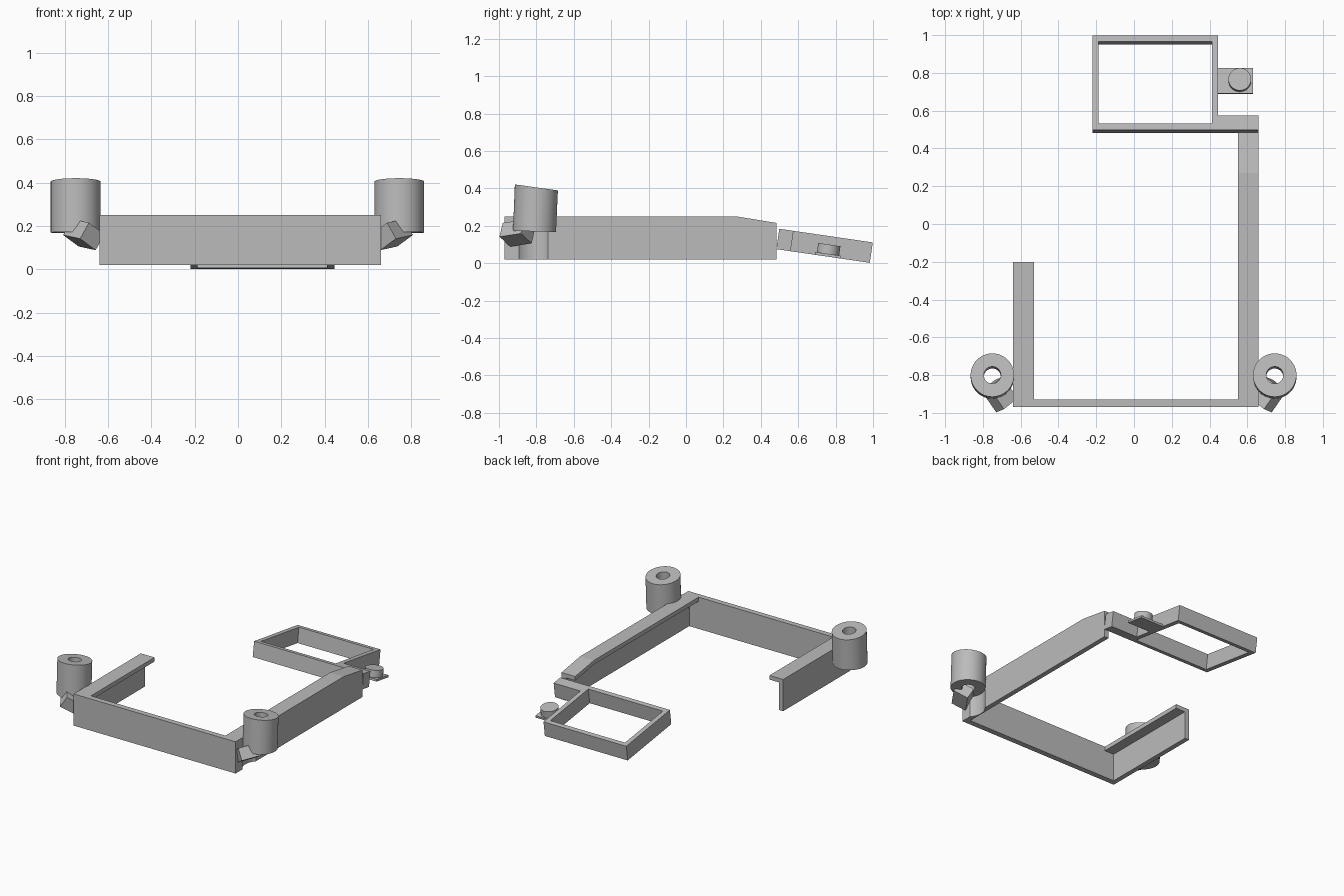
import bpy
import bmesh
import math
from mathutils import Matrix, Vector

cube = bpy.data.objects.get("Cube")
if cube:
    bpy.data.objects.remove(cube, do_unlink=True)

grey = bpy.data.materials.new("plain grey")
grey.use_nodes = True
COLOUR = (0.5, 0.5, 0.5, 1)
grey.diffuse_color = COLOUR
grey.node_tree.nodes["Principled BSDF"].inputs["Base Color"].default_value = COLOUR


def finish(name, bm, matrix=None):
    if matrix:
        bm.transform(matrix)
    bmesh.ops.recalc_face_normals(bm, faces=bm.faces)
    mesh = bpy.data.meshes.new(name)
    bm.to_mesh(mesh)
    bm.free()
    mesh.materials.append(grey)
    obj = bpy.data.objects.new(name, mesh)
    bpy.context.collection.objects.link(obj)
    return obj


def prism(name, points, offset, matrix=None):
    """Extrude a flat polygon along an offset."""
    bm = bmesh.new()
    face = bm.faces.new([bm.verts.new(p) for p in points])
    made = bmesh.ops.extrude_face_region(bm, geom=[face])["geom"]
    verts = [v for v in made if isinstance(v, bmesh.types.BMVert)]
    bmesh.ops.translate(bm, vec=offset, verts=verts)
    return finish(name, bm, matrix)


def box(name, lo, hi, matrix=None):
    base = [(lo[0], lo[1], lo[2]), (hi[0], lo[1], lo[2]),
            (hi[0], hi[1], lo[2]), (lo[0], hi[1], lo[2])]
    return prism(name, base, (0, 0, hi[2] - lo[2]), matrix)


def cylinder(name, centre, radius, height, matrix=None):
    bm = bmesh.new()
    bmesh.ops.create_cone(bm, cap_ends=True, segments=48, radius1=radius,
                          radius2=radius, depth=height)
    bm.transform(Matrix.Translation(centre))
    return finish(name, bm, matrix)


def smooth(obj):
    bpy.ops.object.select_all(action="DESELECT")
    obj.select_set(True)
    bpy.context.view_layer.objects.active = obj
    bpy.ops.object.shade_smooth_by_angle(angle=math.radians(35))


def cut(obj, cutter):
    mod = obj.modifiers.new("cut", "BOOLEAN")
    mod.operation = "DIFFERENCE"
    mod.solver = "EXACT"
    mod.object = cutter
    bpy.context.view_layer.objects.active = obj
    bpy.ops.object.select_all(action="DESELECT")
    obj.select_set(True)
    bpy.ops.object.modifier_apply(modifier=mod.name)
    bpy.data.objects.remove(cutter, do_unlink=True)


# Main U-shaped body: front plate and two arms of L section
LOW, TOP, WALL = 0.02, 0.25, 0.035
box("front_plate", (-0.64, -0.97, LOW), (0.66, -0.93, TOP))
box("short_arm_wall", (-0.64, -0.97, LOW), (-0.64 + WALL, -0.2, TOP))
box("short_arm_flange", (-0.64, -0.97, TOP - 0.03), (-0.53, -0.2, TOP))


def long_arm_piece(name, x0, x1, end_low, bend_low):
    profile = [(-0.97, bend_low), (-0.97, TOP), (0.27, TOP),
               (0.485, 0.215), (0.485, end_low), (0.27, bend_low)]
    return prism(name, [(x0, y, z) for y, z in profile], (x1 - x0, 0, 0))


long_wall = long_arm_piece("long_arm_wall", 0.66 - WALL, 0.66, LOW, LOW)
long_arm_piece("long_arm_flange", 0.55, 0.66, 0.185, TOP - 0.03)

# Clearance scooped out of the long arm below its post
cut(long_wall, cylinder("scoop", (0.745, -0.815, 0.07), 0.115, 0.2))


# Leaning hollow posts with a slanted top
def post(name, x):
    bm = bmesh.new()
    segments, yc = 48, -0.81
    rings = []
    for radius, top in ((0.115, False), (0.115, True), (0.045, True), (0.045, False)):
        ring = []
        for i in range(segments):
            a = math.tau * i / segments
            dx, dy = radius * math.cos(a), radius * math.sin(a)
            z = 0.405 - 0.14 * dy if top else 0.17 - 0.03 * dy
            y = yc + dy + (0.01 if top else 0)
            ring.append(bm.verts.new((x + dx, y, z)))
        rings.append(ring)
    for k in range(4):
        a, b = rings[k], rings[(k + 1) % 4]
        for i in range(segments):
            j = (i + 1) % segments
            bm.faces.new((a[i], a[j], b[j], b[i]))
    smooth(finish(name, bm))


post("right_post", -0.75)
post("left_post", 0.745)

# Skewed struts joining the front corners to the posts
for name, side, start in (("right_strut", 1, -0.673), ("left_strut", -1, 0.673)):
    along = Vector((-0.55, 0.8, 0.12)).normalized()
    across = Vector((0.59, 0.0, 0.8))
    across = (across - along * across.dot(along)).normalized()
    third = along.cross(across)
    for v in (along, across, third):
        v.x *= side
    frame = Matrix((across, third, along)).transposed().to_4x4()
    place = Matrix.Translation((start, -0.96, 0.152)) @ frame
    box(name, (-0.043, -0.053, 0), (0.043, 0.053, 0.14), place)

# Tilted rectangular frame at the back with its connector
tilt = Matrix.Translation((0, 0.483, 0.075)) @ Matrix.Rotation(math.radians(-8.3), 4, "X")
HIGH, LONG, RAIL = 0.11, 0.505, 0.033
box("frame_front_rail", (-0.22, 0, 0), (0.66, RAIL, HIGH), tilt)
box("frame_back_rail", (-0.22, LONG - RAIL, 0), (0.445, LONG, HIGH), tilt)
box("frame_right_rail", (-0.22, 0, 0), (-0.22 + RAIL, LONG, HIGH), tilt)
box("frame_left_rail", (0.445 - RAIL, 0, 0), (0.445, LONG, HIGH), tilt)
box("frame_connector", (0.44, 0, 0), (0.66, 0.077, HIGH), tilt)

# Small side tab carrying a round knob
box("knob_tab", (0.44, 0.208, 0), (0.63, 0.345, 0.015), tilt)
smooth(cylinder("knob", (0.56, 0.277, 0.035), 0.06, 0.06, tilt))
